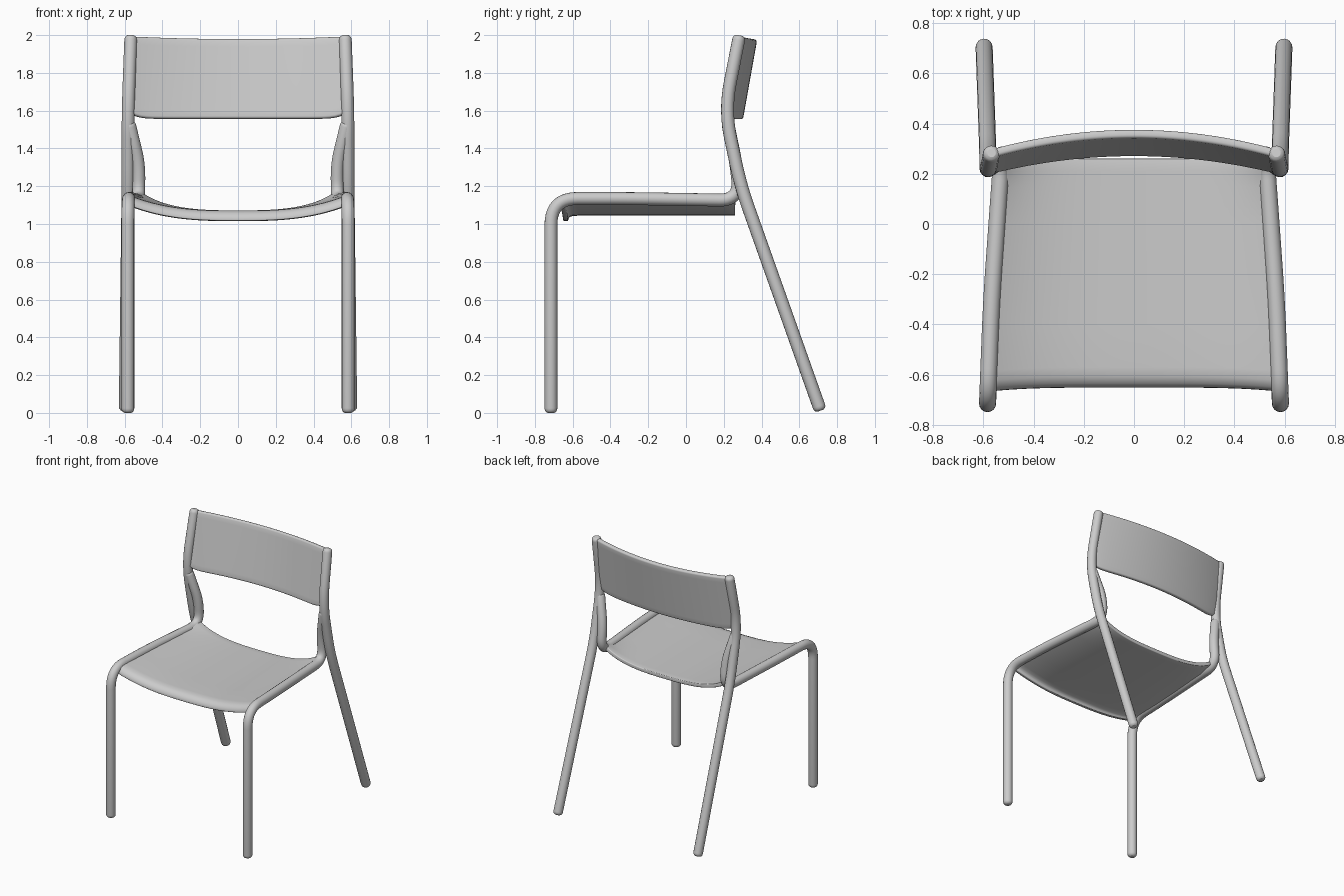
import bpy
from mathutils import Vector

if "Cube" in bpy.data.objects:
    bpy.data.objects.remove(bpy.data.objects["Cube"])


def rounded_path(pts):
    """Corner points (x, y, z, fillet) -> smooth polyline."""
    p = [Vector(q[:3]) for q in pts]
    out = [p[0]]
    for i in range(1, len(p) - 1):
        f = pts[i][3]
        a = p[i] + (p[i - 1] - p[i]).normalized() * f
        c = p[i] + (p[i + 1] - p[i]).normalized() * f
        for k in range(11):
            t = k / 10
            out.append(a * (1 - t) ** 2 + p[i] * 2 * t * (1 - t) + c * t * t)
    out.append(p[-1])
    return out


def tube(name, pts, radius):
    path = rounded_path(pts)
    # rounded tips: pairs of (distance from end, radius factor)
    tip = [(0, 0.5), (0.005, 0.78), (0.014, 0.95), (0.025, 1.0)]
    d0 = (path[1] - path[0]).normalized()
    d1 = (path[-2] - path[-1]).normalized()
    full = [(path[0] + d0 * d, r) for d, r in tip]
    full += [(q, 1.0) for q in path[1:-1]]
    full += [(path[-1] + d1 * d, r) for d, r in reversed(tip)]
    cu = bpy.data.curves.new(name, 'CURVE')
    cu.dimensions = '3D'
    cu.bevel_depth = radius
    cu.bevel_resolution = 6
    cu.use_fill_caps = True
    sp = cu.splines.new('POLY')
    sp.points.add(len(full) - 1)
    for pt, (co, r) in zip(sp.points, full):
        pt.co = (*co, 1)
        pt.radius = r
    ob = bpy.data.objects.new(name, cu)
    bpy.context.collection.objects.link(ob)
    finish(ob, True)


def finish(ob, convert=False):
    bpy.ops.object.select_all(action='DESELECT')
    ob.select_set(True)
    bpy.context.view_layer.objects.active = ob
    if convert:
        bpy.ops.object.convert(target='MESH')
    bpy.ops.object.shade_smooth_by_angle()


def sheet(name, fn, rows, thickness, nu=40):
    """Curved panel: fn(u, row) with u from -1 to 1."""
    verts = [fn(2 * i / nu - 1, r) for r in rows for i in range(nu + 1)]
    n = nu + 1
    faces = [(j * n + i, j * n + i + 1, (j + 1) * n + i + 1, (j + 1) * n + i)
             for j in range(len(rows) - 1) for i in range(nu)]
    me = bpy.data.meshes.new(name)
    me.from_pydata(verts, [], faces)
    ob = bpy.data.objects.new(name, me)
    bpy.context.collection.objects.link(ob)
    so = ob.modifiers.new('thickness', 'SOLIDIFY')
    so.thickness = thickness
    so.offset = 0
    bv = ob.modifiers.new('soft_edges', 'BEVEL')
    bv.width = thickness * 0.35
    bv.segments = 3
    finish(ob)


# Bent tube frame, both sides
for side, s in (('right', 1), ('left', -1)):
    # front leg, side rail and inner upright strut in one bend
    tube('front_leg_and_rail_' + side, [
        (s * 0.583, -0.715, 0.0), (s * 0.583, -0.715, 1.135, 0.14),
        (s * 0.567, -0.3, 1.135, 0.15), (s * 0.525, 0.285, 1.125, 0.11),
        (s * 0.525, 0.265, 1.32, 0.07), (s * 0.578, 0.22, 1.54)], 0.034)
    # rear leg and back post
    tube('back_leg_and_post_' + side, [
        (s * 0.597, 0.712, 0.012), (s * 0.582, 0.29, 1.2, 0.12),
        (s * 0.582, 0.205, 1.6, 0.15), (s * 0.567, 0.283, 1.998)], 0.034)


# Seat: sagging sheet between the rails with a front lip
def seat_point(u, row):
    y, dz = row
    t = min(max((y + 0.35) / 0.6, 0), 1)
    half = 0.568 - 0.04 * t
    z = 1.058 + 0.077 * abs(u) ** 2.8 + dz
    if y > 0.15:
        z += 0.03 * abs(u) ** 6 * (y - 0.15) / 0.11
    return (u * half, y - 0.015 * u ** 4 * (y < -0.5), z)


seat_rows = [(-0.638, -0.042), (-0.636, -0.026), (-0.626, -0.012),
             (-0.605, -0.002), (-0.57, 0), (-0.4, 0), (-0.2, 0), (0, 0),
             (0.15, 0), (0.21, 0), (0.26, 0)]
sheet('seat', seat_point, seat_rows, 0.028)


# Backrest: panel bowed backwards between the posts
def back_point(u, v):
    y_end = 0.215 + 0.065 * v
    bow = (0.07 + 0.01 * v) * (1 - u * u)
    z_low = 1.557 + 0.03 * abs(u) ** 14
    z_top = 1.978 + 0.014 * u * u
    return (u * 0.572, y_end + bow, z_low + (z_top - z_low) * v)


sheet('backrest', back_point, [i / 10 for i in range(11)], 0.034)
